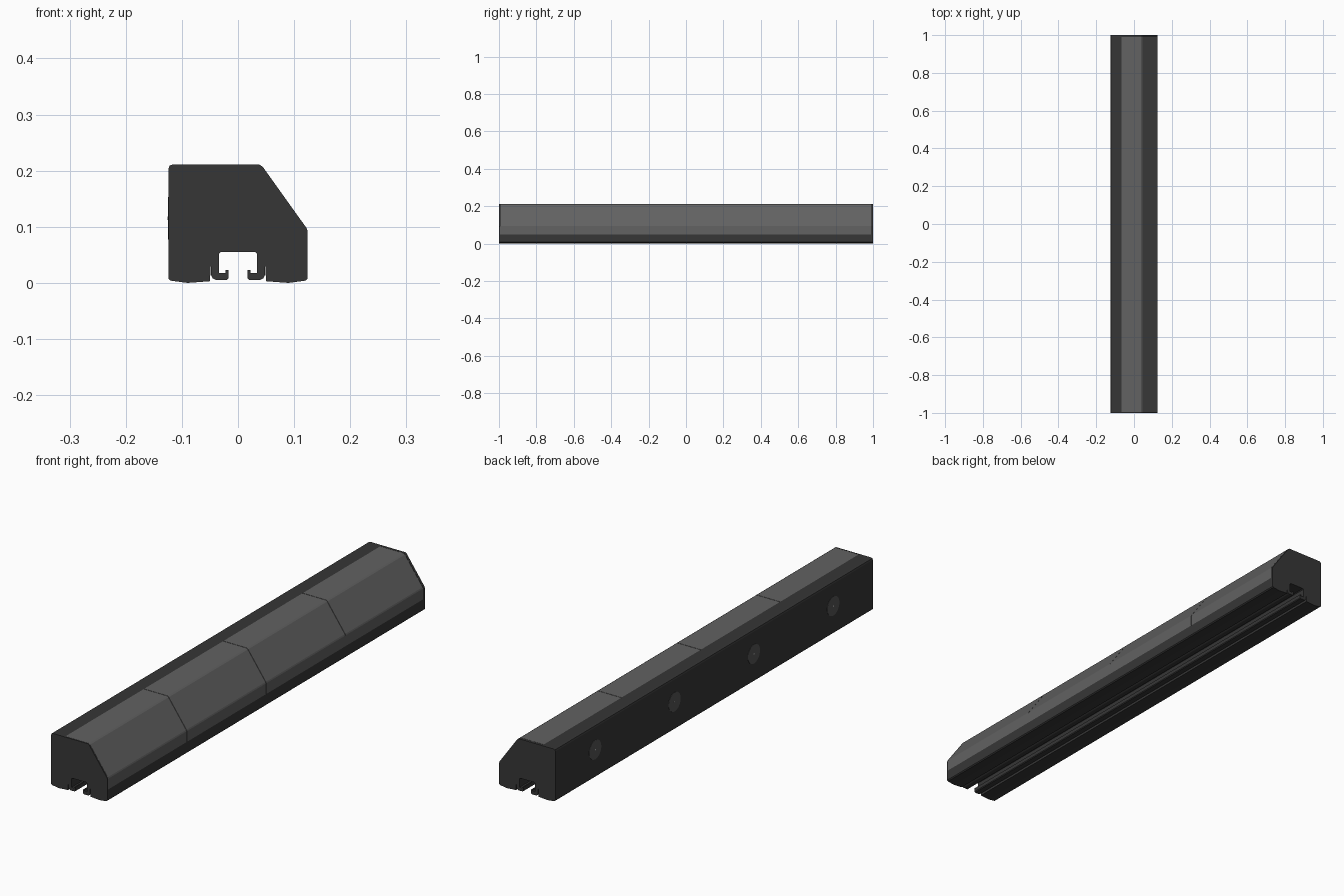
import bpy, bmesh, math

cube = bpy.data.objects.get("Cube")
if cube:
    bpy.data.objects.remove(cube, do_unlink=True)


def material(name, r, g, b):
    m = bpy.data.materials.new(name)
    m.use_nodes = True
    m.diffuse_color = (r, g, b, 1)
    m.node_tree.nodes["Principled BSDF"].inputs["Base Color"].default_value = (r, g, b, 1)
    return m


dark = material("dark housing", 0.037, 0.037, 0.037)
smoky = material("smoky lens", 0.122, 0.122, 0.122)
grey = material("grey plug", 0.09, 0.09, 0.09)
steel = material("pale steel", 0.5, 0.5, 0.5)


def add_object(name, bm, mat):
    bmesh.ops.recalc_face_normals(bm, faces=bm.faces)
    mesh = bpy.data.meshes.new(name)
    bm.to_mesh(mesh)
    bm.free()
    mesh.materials.append(mat)
    obj = bpy.data.objects.new(name, mesh)
    bpy.context.collection.objects.link(obj)
    return obj


def prism(name, profile, y0, y1, mat):
    """Extrude an x-z profile along y."""
    bm = bmesh.new()
    face = bm.faces.new([bm.verts.new((x, y0, z)) for x, z in profile])
    ext = bmesh.ops.extrude_face_region(bm, geom=[face])
    moved = [v for v in ext["geom"] if isinstance(v, bmesh.types.BMVert)]
    bmesh.ops.translate(bm, vec=(0, y1 - y0, 0), verts=moved)
    return add_object(name, bm, mat)


def disc(name, radius, depth, location, mat):
    """Flat round plate facing the x axis."""
    bm = bmesh.new()
    bmesh.ops.create_cone(bm, cap_ends=True, segments=32, radius1=radius,
                          radius2=radius, depth=depth)
    obj = add_object(name, bm, mat)
    obj.rotation_euler = (0, math.pi / 2, 0)
    obj.location = location
    return obj


def mirrored(half):
    """Add the mirror image of a half profile in reverse order."""
    return half + [(-x, z) for x, z in reversed(half)]


W, TOP, LIP = 0.124, 0.211, 0.05
LENS_X = -0.065

# Shared outline pieces
cavity = mirrored([(0.05, 0.003), (0.048, 0.039), (0.081, 0.027),
                   (0.086, 0.032), (0.044, 0.064)])
left_side = [(-0.09, 0), (-0.12, 0.004), (-W, 0.008), (-W, 0.203),
             (-0.122, 0.209), (-0.116, TOP)]
right_foot = [(W, 0.008), (0.12, 0.004), (0.09, 0)]
lens_outer = [(0.038, TOP), (0.044, 0.207), (0.122, 0.098), (W, 0.093)]
lens_inner = [(0.036, 0.205), (0.117, 0.092)]

# Housing with a stepped recess for the lens
housing = (cavity + left_side + [(LENS_X, TOP), (LENS_X, 0.205)] + lens_inner
           + [(0.117, LIP), (W, LIP)] + right_foot)
prism("housing", housing, -0.996, 0.99, dark)

# End caps follow the full outline
cap = cavity + left_side + lens_outer + right_foot
prism("front_end_cap", cap, -1, -0.996, dark)
prism("back_end_cap", cap, 0.99, 1, dark)

# Four lens sections with fine seams
lens = ([(LENS_X, TOP)] + lens_outer + [(W, LIP), (0.117, LIP)]
        + lens_inner[::-1] + [(LENS_X, 0.205)])
seams = [-0.996, -0.5, 0, 0.5, 0.99]
for i, (a, b) in enumerate(zip(seams, seams[1:])):
    prism(f"lens_section_{i + 1}", lens, a + 0.001, b - 0.001, smoky)

# Slotted mounting rail
rail = mirrored([(0.044, 0.064), (0.086, 0.032), (0.081, 0.027), (0.048, 0.039),
                 (0.048, 0.014), (0.045, 0.008), (0.039, 0.005), (0.02, 0.005),
                 (0.017, 0.008), (0.017, 0.023), (0.022, 0.023), (0.022, 0.018),
                 (0.034, 0.018), (0.034, 0.052), (0.031, 0.055)])
prism("mounting_rail", rail, -1, 1, dark)

# Round plugs with a centre pin along the flat side
for i in range(4):
    y = -0.75 + 0.5 * i
    disc(f"side_plug_{i + 1}", 0.038, 0.002, (-W, y, 0.115), grey)
    disc(f"plug_pin_{i + 1}", 0.003, 0.003, (-W, y, 0.115), steel)
